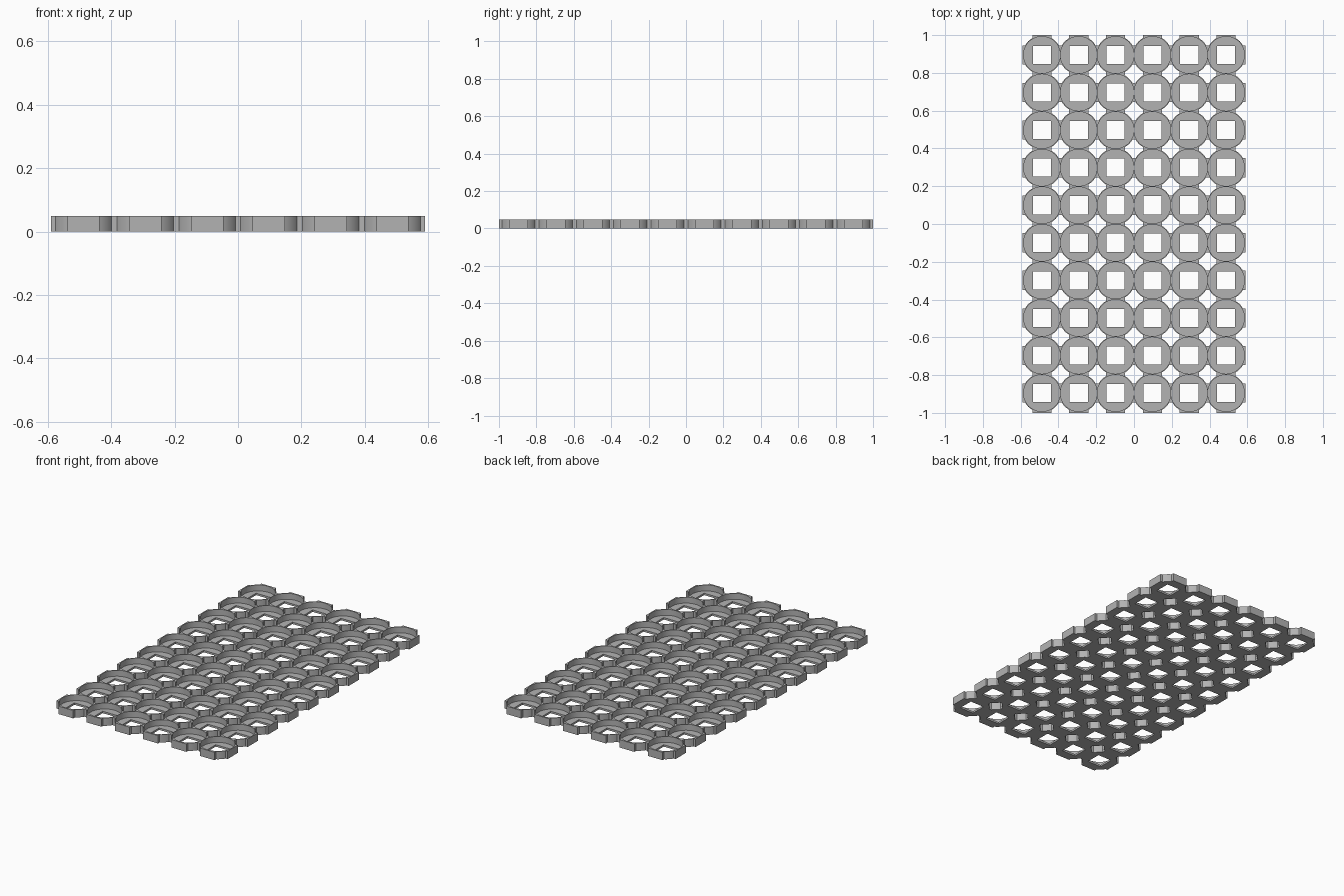
import bpy, bmesh, math
from mathutils import Vector

cube = bpy.data.objects.get("Cube")
if cube:
    bpy.data.objects.remove(cube, do_unlink=True)

# Grid and cell sizes
COLS, ROWS = 6, 10
PITCH_X, PITCH_Y = 0.195, 0.1989
EDGE_X, EDGE_Y = 0.1025, 0.105       # reach of the tabs on the rim of the tray
TAB, HOLE = 0.051, 0.048             # half widths of tab and square hole
R_OUT, R_IN = 0.1025, 0.097
HEIGHT, FLOOR = 0.049, 0.012
STEPS = 8

grey = bpy.data.materials.new("plain_grey")
grey.use_nodes = True
colour = (0.45, 0.45, 0.45, 1)
grey.diffuse_color = colour
grey.node_tree.nodes["Principled BSDF"].inputs["Base Color"].default_value = colour


def outline(reaches):
    """Round cell with four square tabs; returns points and the tab side of each edge."""
    points, sides = [], []
    start = math.asin(TAB / R_OUT)
    for side, reach in enumerate(reaches):
        turn = side * math.pi / 2
        local = [(reach, TAB * (2 * i / STEPS - 1)) for i in range(STEPS + 1)]
        for i in range(STEPS + 1):
            a = start + (math.pi / 2 - 2 * start) * i / STEPS
            local.append((R_OUT * math.cos(a), R_OUT * math.sin(a)))
        for i, (x, y) in enumerate(local):
            points.append(Vector((x * math.cos(turn) - y * math.sin(turn),
                                  x * math.sin(turn) + y * math.cos(turn))))
            sides.append(side if i < STEPS else None)
    return points, sides


def add_cell(bm, col, row):
    cx = (col - (COLS - 1) / 2) * PITCH_X
    cy = (row - (ROWS - 1) / 2) * PITCH_Y
    rim = [col == COLS - 1, row == ROWS - 1, col == 0, row == 0]
    reaches = [(EDGE_X if s % 2 == 0 else EDGE_Y) if rim[s]
               else (PITCH_X if s % 2 == 0 else PITCH_Y) / 2 for s in range(4)]
    points, sides = outline(reaches)
    # Cross-section: square hole, base, outer wall, rim, round recess, floor
    loops = []
    for p in points:
        q = p.normalized() * R_IN
        h = p * (HOLE / max(abs(p.x), abs(p.y)))
        section = [(h, 0), (p, 0), (p, HEIGHT), (q, HEIGHT), (q, FLOOR), (h, FLOOR)]
        loops.append([bm.verts.new((cx + v.x, cy + v.y, z)) for v, z in section])
    for i, a in enumerate(loops):
        b = loops[(i + 1) % len(loops)]
        for j in range(len(a)):
            # Leave out walls where two cells join
            if j == 1 and sides[i] is not None and not rim[sides[i]]:
                continue
            k = (j + 1) % len(a)
            bm.faces.new((a[j], a[k], b[k], b[j]))


# Tray of round cells
bm = bmesh.new()
for col in range(COLS):
    for row in range(ROWS):
        add_cell(bm, col, row)
bmesh.ops.remove_doubles(bm, verts=bm.verts, dist=0.00001)
bmesh.ops.recalc_face_normals(bm, faces=bm.faces)
mesh = bpy.data.meshes.new("cell_tray")
bm.to_mesh(mesh)
bm.free()
mesh.materials.append(grey)
tray = bpy.data.objects.new("cell_tray", mesh)
bpy.context.collection.objects.link(tray)

bpy.ops.object.select_all(action="DESELECT")
tray.select_set(True)
bpy.context.view_layer.objects.active = tray
bpy.ops.object.shade_smooth_by_angle(angle=math.radians(30))
